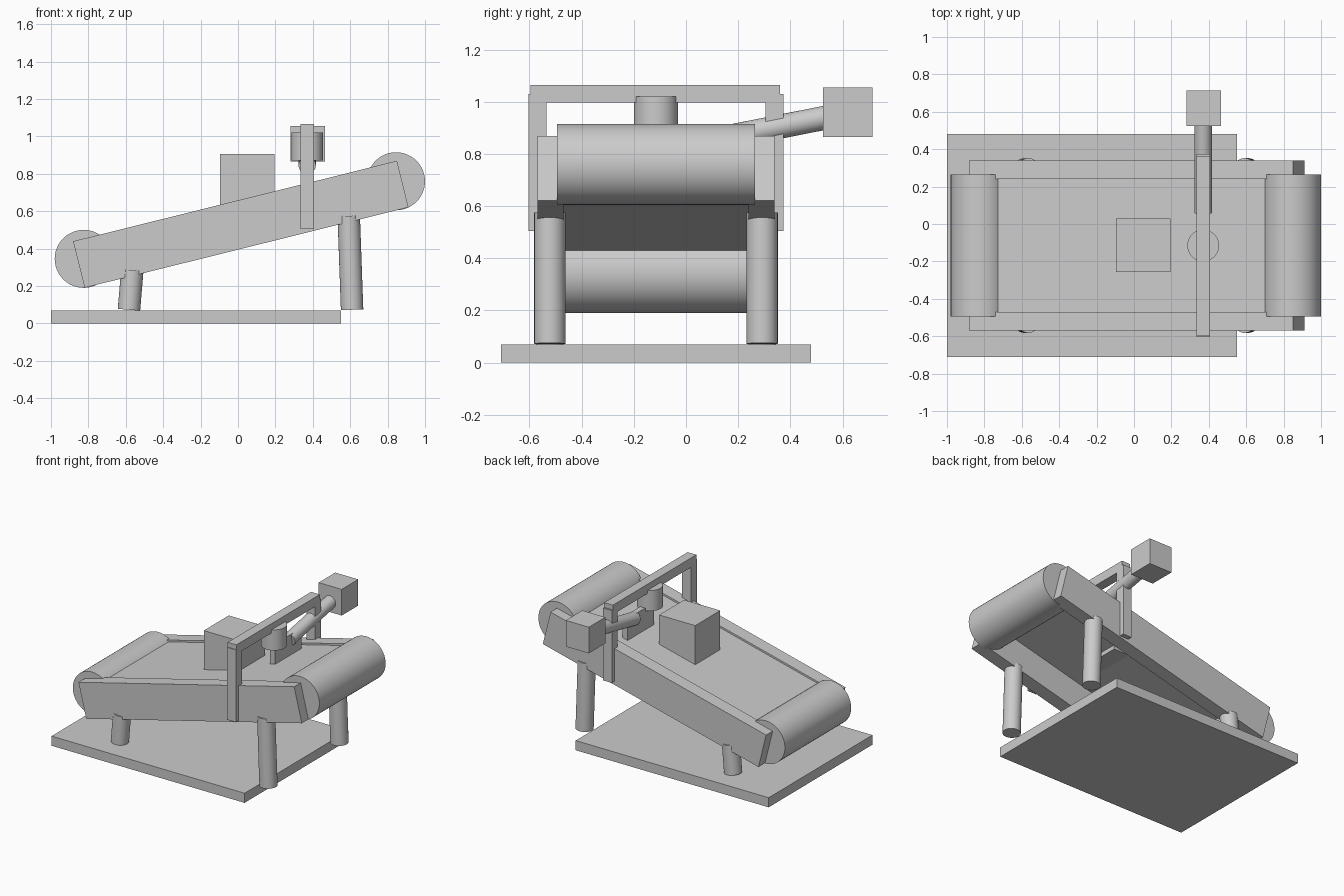
import bpy, bmesh, math
from mathutils import Vector, Matrix

old = bpy.data.objects.get("Cube")
if old:
    bpy.data.objects.remove(old, do_unlink=True)

grey = bpy.data.materials.new("plain_grey")
grey.use_nodes = True
grey.diffuse_color = (0.6, 0.6, 0.6, 1)
grey.node_tree.nodes["Principled BSDF"].inputs["Base Color"].default_value = (0.6, 0.6, 0.6, 1)


def finish(name, bm, matrix=Matrix()):
    mesh = bpy.data.meshes.new(name)
    bm.to_mesh(mesh)
    bm.free()
    mesh.materials.append(grey)
    obj = bpy.data.objects.new(name, mesh)
    obj.matrix_world = matrix
    bpy.context.collection.objects.link(obj)
    return obj


def box(name, xs, ys, zs, matrix=Matrix()):
    """Box spanning three (min, max) ranges."""
    bm = bmesh.new()
    bmesh.ops.create_cube(bm, size=1)
    for v in bm.verts:
        v.co = [(r[0] + r[1]) / 2 + c * (r[1] - r[0]) for r, c in zip((xs, ys, zs), v.co)]
    return finish(name, bm, matrix)


def rod(name, start, end, radius):
    """Smooth capped cylinder between two points."""
    a, b = Vector(start), Vector(end)
    bm = bmesh.new()
    bmesh.ops.create_cone(bm, cap_ends=True, segments=48, radius1=radius,
                          radius2=radius, depth=(b - a).length)
    turn = (b - a).to_track_quat('Z', 'Y').to_matrix().to_4x4()
    obj = finish(name, bm, Matrix.Translation((a + b) / 2) @ turn)
    bpy.ops.object.select_all(action='DESELECT')
    obj.select_set(True)
    bpy.context.view_layer.objects.active = obj
    bpy.ops.object.shade_smooth_by_angle(angle=math.radians(35))
    return obj


mid_y = -0.115

# Ground plate
box("base_plate", (-1, 0.55), (-0.71, 0.48), (0, 0.07))

# Sloping conveyor: side rails and belt share one tilted frame
slope = Matrix.Translation((0.015, mid_y, 0.53)) @ Matrix.Rotation(math.radians(-13.95), 4, 'Y')
for side, sign in (("front", -1), ("back", 1)):
    ys = sorted((sign * 0.355, sign * 0.455))
    box(side + "_side_rail", (-0.892, 0.892), ys, (-0.128, 0.128), slope)
box("belt", (-0.86, 0.86), (-0.36, 0.36), (0.074, 0.115), slope)

# End rollers
for name, x, z in (("low_roller", -0.825, 0.345), ("high_roller", 0.845, 0.76)):
    rod(name, (x, mid_y - 0.38, z), (x, mid_y + 0.38, z), 0.155)

# Slightly leaning legs
for side, sign in (("front", -1), ("back", 1)):
    y = mid_y + sign * 0.407
    rod(side + "_short_leg", (-0.583, y, 0.073), (-0.565, y, 0.285), 0.06)
    rod(side + "_long_leg", (0.61, y, 0.073), (0.592, y, 0.575), 0.06)

# Gantry over the belt
gantry_x = (0.335, 0.405)
for side, sign in (("front", -1), ("back", 1)):
    ys = sorted((mid_y + sign * 0.42, mid_y + sign * 0.488))
    box(side + "_gantry_post", gantry_x, ys, (0.505, 1.03))
box("gantry_beam", gantry_x, (-0.597, 0.36), (0.997, 1.065))
rod("sensor", (0.37, mid_y, 0.87), (0.37, mid_y, 1.02), 0.085)

# Pusher: drive block, arm and paddle
box("drive_block", (0.28, 0.465), (0.525, 0.715), (0.865, 1.055))
rod("pusher_arm", (0.37, 0.06, 0.845), (0.37, 0.6, 0.952), 0.046)
box("pusher_paddle", (0.35, 0.39), (-0.13, 0.17), (0.73, 0.89))

# Parcel on the belt
box("parcel", (-0.095, 0.195), (-0.257, 0.03), (0.62, 0.905))
